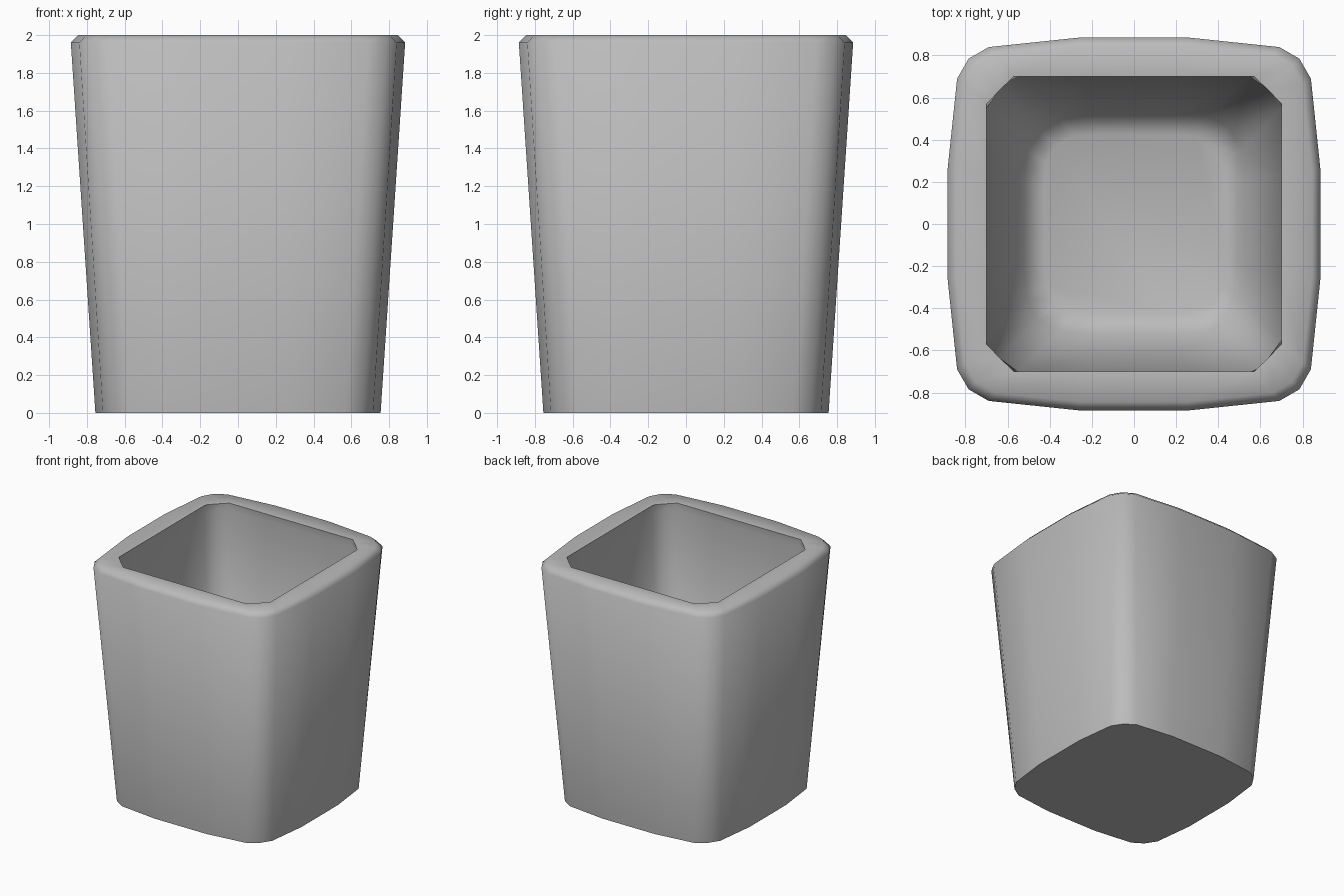
import bpy, bmesh, math

if "Cube" in bpy.data.objects:
    bpy.data.objects.remove(bpy.data.objects["Cube"])

# Quarter outlines (x+, y+ quadrant): bowed outer wall, chamfered lip, rounded inner wall
BASE = [(0.755, 0.24), (0.715, 0.57), (0.658, 0.658), (0.57, 0.715), (0.24, 0.755)]
OUTER = [(0.885, 0.26), (0.84, 0.69), (0.785, 0.785), (0.69, 0.84), (0.26, 0.885)]
LIP = [(0.70, 0.24), (0.70, 0.57), (0.637, 0.637), (0.57, 0.70), (0.24, 0.70)]
WALL = [(0.71, 0.24), (0.70, 0.55), (0.65, 0.65), (0.55, 0.70), (0.24, 0.71)]
FLOOR = [(0.52, 0.20), (0.51, 0.35), (0.455, 0.455), (0.35, 0.51), (0.20, 0.52)]


def ring(bm, quarter, scale, z):
    """Four quarter turns of an outline make one closed ring."""
    verts = []
    for c, s in [(1, 0), (0, 1), (-1, 0), (0, -1)]:
        for x, y in quarter:
            verts.append(bm.verts.new(((x * c - y * s) * scale, (x * s + y * c) * scale, z)))
    return verts


bm = bmesh.new()
rings = [
    ring(bm, BASE, 1.0, 0.0),       # base
    ring(bm, OUTER, 1.0, 1.96),     # outer wall top
    ring(bm, OUTER, 0.955, 2.0),    # rounded rim
    ring(bm, LIP, 1.0, 1.99),       # sharp lip of the opening
    ring(bm, WALL, 1.0, 1.93),      # inner wall
    ring(bm, FLOOR, 1.0, 0.27),     # floor edge
    ring(bm, FLOOR, 0.82, 0.23),    # slightly dished floor
]
for a, b in zip(rings, rings[1:]):
    n = len(a)
    for i in range(n):
        j = (i + 1) % n
        bm.faces.new((a[i], a[j], b[j], b[i]))
bm.faces.new(rings[0][::-1])
bm.faces.new(rings[-1])
bmesh.ops.recalc_face_normals(bm, faces=bm.faces[:])

mesh = bpy.data.meshes.new("tapered_cup")
bm.to_mesh(mesh)
bm.free()
cup = bpy.data.objects.new("tapered_cup", mesh)
bpy.context.collection.objects.link(cup)

# Darker grey finish
grey = bpy.data.materials.new("dark_grey")
grey.diffuse_color = (0.5, 0.5, 0.5, 1)
grey.use_nodes = True
grey.node_tree.nodes["Principled BSDF"].inputs["Base Color"].default_value = grey.diffuse_color
mesh.materials.append(grey)

# Smooth walls with a crisp base and opening edge
bpy.context.view_layer.objects.active = cup
cup.select_set(True)
bpy.ops.object.shade_smooth_by_angle(angle=math.radians(65))
